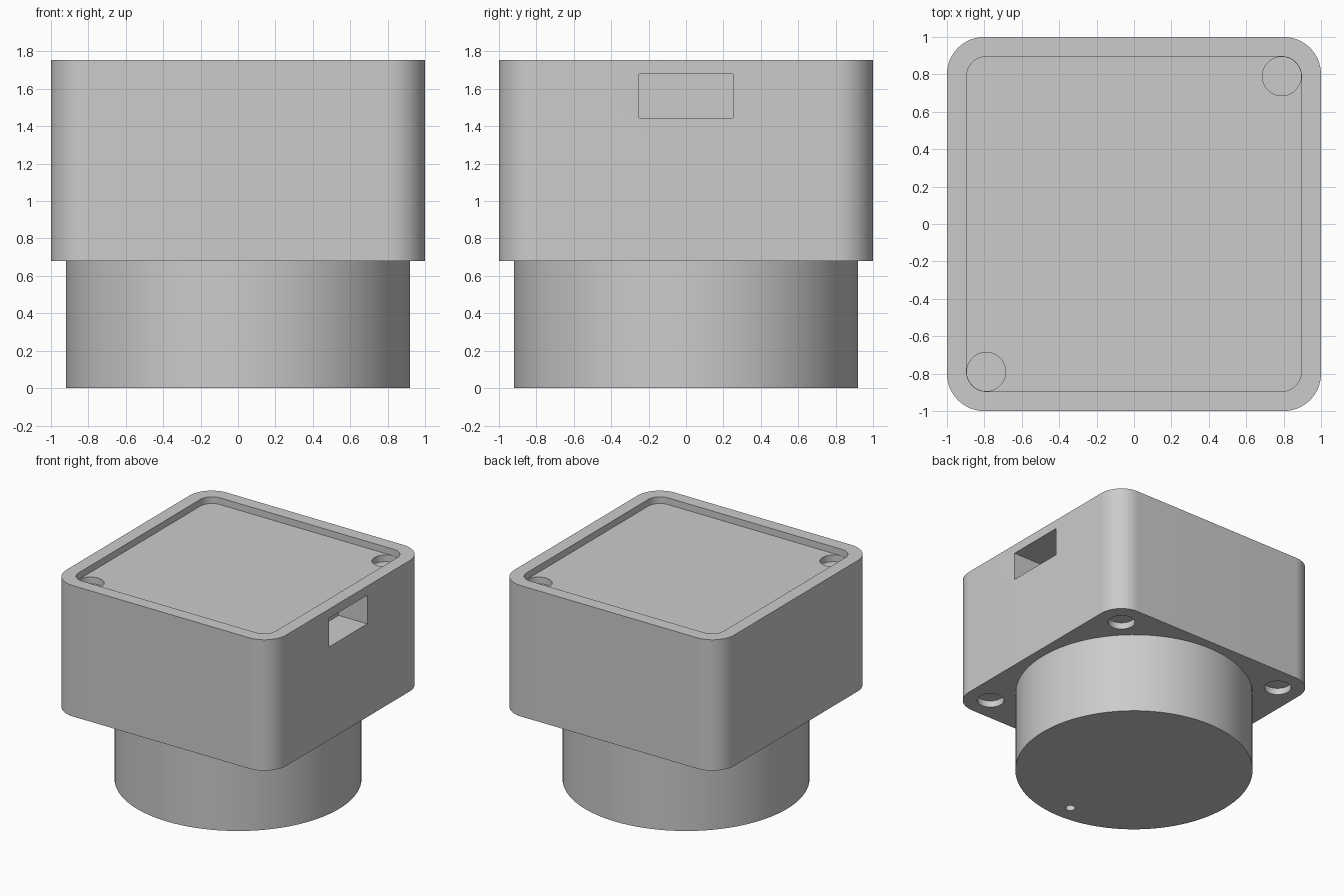
import bpy, bmesh, math

if "Cube" in bpy.data.objects:
    bpy.data.objects.remove(bpy.data.objects["Cube"])

GREY = (0.6, 0.6, 0.6, 1)
grey = bpy.data.materials.new("light grey plastic")
grey.use_nodes = True
grey.diffuse_color = GREY
grey.node_tree.nodes["Principled BSDF"].inputs["Base Color"].default_value = GREY


def prism(name, outline, z0, z1):
    """Extrude a flat outline from z0 up to z1."""
    bm = bmesh.new()
    face = bm.faces.new([bm.verts.new((x, y, z0)) for x, y in outline])
    top = bmesh.ops.extrude_face_region(bm, geom=[face])["geom"]
    verts = [v for v in top if isinstance(v, bmesh.types.BMVert)]
    bmesh.ops.translate(bm, vec=(0, 0, z1 - z0), verts=verts)
    bmesh.ops.recalc_face_normals(bm, faces=bm.faces)
    mesh = bpy.data.meshes.new(name)
    bm.to_mesh(mesh)
    bm.free()
    mesh.materials.append(grey)
    obj = bpy.data.objects.new(name, mesh)
    bpy.context.collection.objects.link(obj)
    return obj


def circle(cx, cy, r, n=48):
    return [(cx + r * math.cos(math.tau * i / n), cy + r * math.sin(math.tau * i / n))
            for i in range(n)]


def rounded_square(half, r, n=16):
    pts = []
    for q, (sx, sy) in enumerate([(1, 1), (-1, 1), (-1, -1), (1, -1)]):
        for i in range(n + 1):
            a = math.pi / 2 * (q + i / n)
            pts.append((sx * (half - r) + r * math.cos(a), sy * (half - r) + r * math.sin(a)))
    return pts


def activate(obj):
    bpy.ops.object.select_all(action="DESELECT")
    obj.select_set(True)
    bpy.context.view_layer.objects.active = obj


def cut(obj, cutter):
    """Subtract the cutter, then discard it."""
    cutter.hide_render = True
    mod = obj.modifiers.new("cut", "BOOLEAN")
    mod.operation, mod.solver, mod.object = "DIFFERENCE", "EXACT", cutter
    activate(obj)
    bpy.ops.object.modifier_apply(modifier=mod.name)
    bpy.data.objects.remove(cutter)


BASE, TOP, FLOOR = 0.68, 1.755, 1.70
HOLE = 0.79

# Square housing with a shallow tray in its top
housing = prism("housing", rounded_square(1, 0.2), BASE, TOP)
cut(housing, prism("tray_cutter", rounded_square(0.895, 0.105), FLOOR, TOP + 0.1))

# Two round sockets in opposite corners of the tray
for s in (1, -1):
    cut(housing, prism("top_socket_cutter", circle(s * HOLE, s * HOLE, 0.104), FLOOR - 0.055, FLOOR + 0.03))

# Four round sockets underneath
for sx in (1, -1):
    for sy in (1, -1):
        cut(housing, prism("base_socket_cutter", circle(sx * HOLE, sy * HOLE, 0.104), BASE - 0.1, BASE + 0.055))

# Rectangular port in the left side
port = [(0.74, -0.25), (1.1, -0.25), (1.1, 0.25), (0.74, 0.25)]
cut(housing, prism("port_cutter", port, 1.445, 1.68))

# Round plug below, with a pin hole in its underside
plug = prism("round_plug", circle(0, 0, 0.92, 96), 0, BASE)
cut(plug, prism("pin_hole_cutter", circle(0, -0.77, 0.038, 24), -0.1, 0.12))

for obj in (housing, plug):
    activate(obj)
    bpy.ops.object.shade_smooth_by_angle(angle=math.radians(30))
